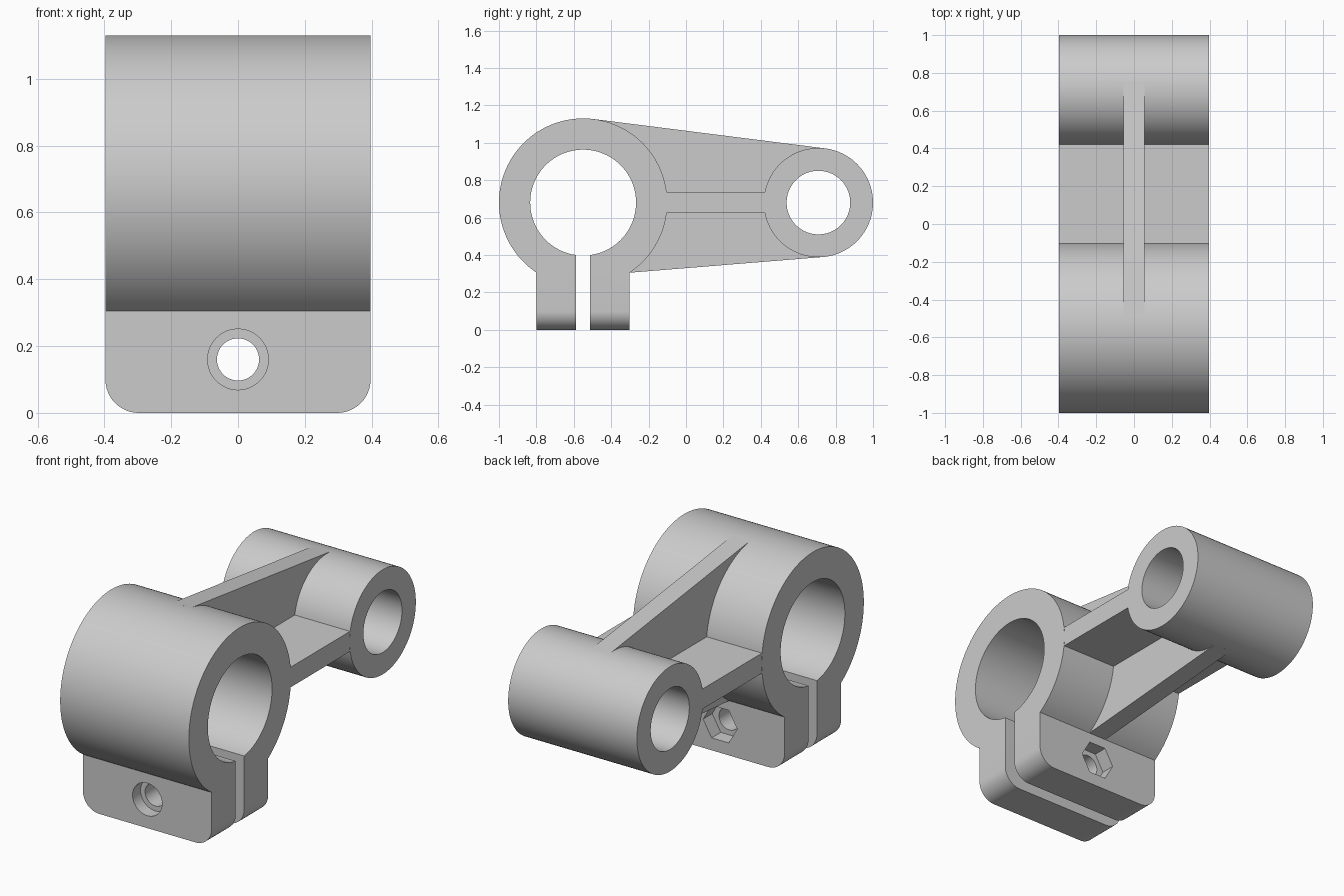
import bpy, bmesh
from math import sin, cos, pi, asin, acos, atan2, hypot

if "Cube" in bpy.data.objects:
    bpy.data.objects.remove(bpy.data.objects["Cube"])

W = 0.397                                  # half width along x
BIG, R1, BORE1 = (-0.55, 0.68), 0.45, 0.283
SMALL, R2, BORE2 = (0.708, 0.68), 0.292, 0.17
LUG = 0.249                                # half depth of the clamp lugs
BOLT_Z = 0.16


def arc(c, r, a0=0.0, a1=2 * pi, n=96):
    full = abs(a1 - a0 - 2 * pi) < 1e-6
    return [(c[0] + r * cos(a0 + (a1 - a0) * i / n),
             c[1] + r * sin(a0 + (a1 - a0) * i / n)) for i in range(n if full else n + 1)]


def prism(name, pts, axis, lo, hi, round_bottom=0.0):
    """Extrude a (y,z) profile along x, or an (x,z) profile along y."""
    bm = bmesh.new()
    place = (lambda p, d: (d, p[0], p[1])) if axis == 'x' else (lambda p, d: (p[0], d, p[1]))
    face = bm.faces.new([bm.verts.new(place(p, lo)) for p in pts])
    ext = bmesh.ops.extrude_face_region(bm, geom=[face])['geom']
    move = [0, 0, 0]
    move['xy'.index(axis)] = hi - lo
    bmesh.ops.translate(bm, vec=move, verts=[v for v in ext if isinstance(v, bmesh.types.BMVert)])
    if not any(face in e.link_faces for e in bm.edges):
        bm.faces.new([v for v in face.verts])
    bmesh.ops.holes_fill(bm, edges=bm.edges[:], sides=0)
    bmesh.ops.recalc_face_normals(bm, faces=bm.faces[:])
    if round_bottom:
        edges = [e for e in bm.edges if all(abs(v.co.z) < 1e-5 for v in e.verts)
                 and abs(e.verts[0].co.x - e.verts[1].co.x) < 1e-5]
        bmesh.ops.bevel(bm, geom=edges, offset=round_bottom, segments=12,
                        profile=0.5, affect='EDGES')
    me = bpy.data.meshes.new(name)
    bm.to_mesh(me)
    bm.free()
    ob = bpy.data.objects.new(name, me)
    bpy.context.collection.objects.link(ob)
    return ob


def combine(target, tool, op):
    mod = target.modifiers.new(op.title(), 'BOOLEAN')
    mod.operation, mod.object, mod.solver = op, tool, 'EXACT'
    bpy.context.view_layer.objects.active = target
    bpy.ops.object.modifier_apply(modifier=mod.name)
    bpy.data.objects.remove(tool)


# Clamp: large round end with lugs hanging below
a = acos(LUG / R1)
outline = arc(BIG, R1, -a, pi + a) + [(BIG[0] - LUG, 0), (BIG[0] + LUG, 0)]
lever = prism("clamp_lever", outline, 'x', -W, W, round_bottom=0.1)

# Small round end
small_end = prism("small_end", arc(SMALL, R2), 'x', -W, W)

# Upright web: tangent to both ends on top, from lug corner to small end below
t = asin((R1 - R2) / (SMALL[0] - BIG[0]))
corner = (BIG[0] + LUG, BIG[1] - R1 * sin(a))
dy, dz = SMALL[0] - corner[0], SMALL[1] - corner[1]
b = atan2(dz, dy) - asin(R2 / hypot(dy, dz))
web = prism("web", [(BIG[0] + R1 * sin(t), BIG[1] + R1 * cos(t)),
                    (SMALL[0] + R2 * sin(t), SMALL[1] + R2 * cos(t)),
                    (SMALL[0] + R2 * sin(b), SMALL[1] - R2 * cos(b)),
                    corner], 'x', -0.055, 0.055)

# Flat rib joining the two ends across the full width
rib = prism("rib", [(-0.15, 0.625), (0.47, 0.625), (0.47, 0.737), (-0.15, 0.737)],
            'x', -W + 0.001, W - 0.001)

for part in (small_end, web, rib):
    combine(lever, part, 'UNION')

# Bores, clamp slot, bolt hole, round counterbore and hexagonal nut pocket
front, back = BIG[0] - LUG, BIG[0] + LUG
bolt = (0, BOLT_Z)
cutters = [
    prism("big_bore", arc(BIG, BORE1), 'x', -1, 1),
    prism("small_bore", arc(SMALL, BORE2), 'x', -1, 1),
    prism("slot", [(-0.587, -0.2), (-0.513, -0.2), (-0.513, 0.6), (-0.587, 0.6)], 'x', -1, 1),
    prism("bolt_hole", arc(bolt, 0.063, n=48), 'y', front - 0.1, back + 0.1),
    prism("counterbore", arc(bolt, 0.091, n=48), 'y', front - 0.1, front + 0.07),
    prism("nut_pocket", arc(bolt, 0.105, n=6), 'y', back - 0.08, back + 0.1),
]
for cutter in cutters:
    combine(lever, cutter, 'DIFFERENCE')

bpy.ops.object.select_all(action='DESELECT')
lever.select_set(True)
bpy.context.view_layer.objects.active = lever
bpy.ops.object.shade_smooth_by_angle(angle=pi / 6)
